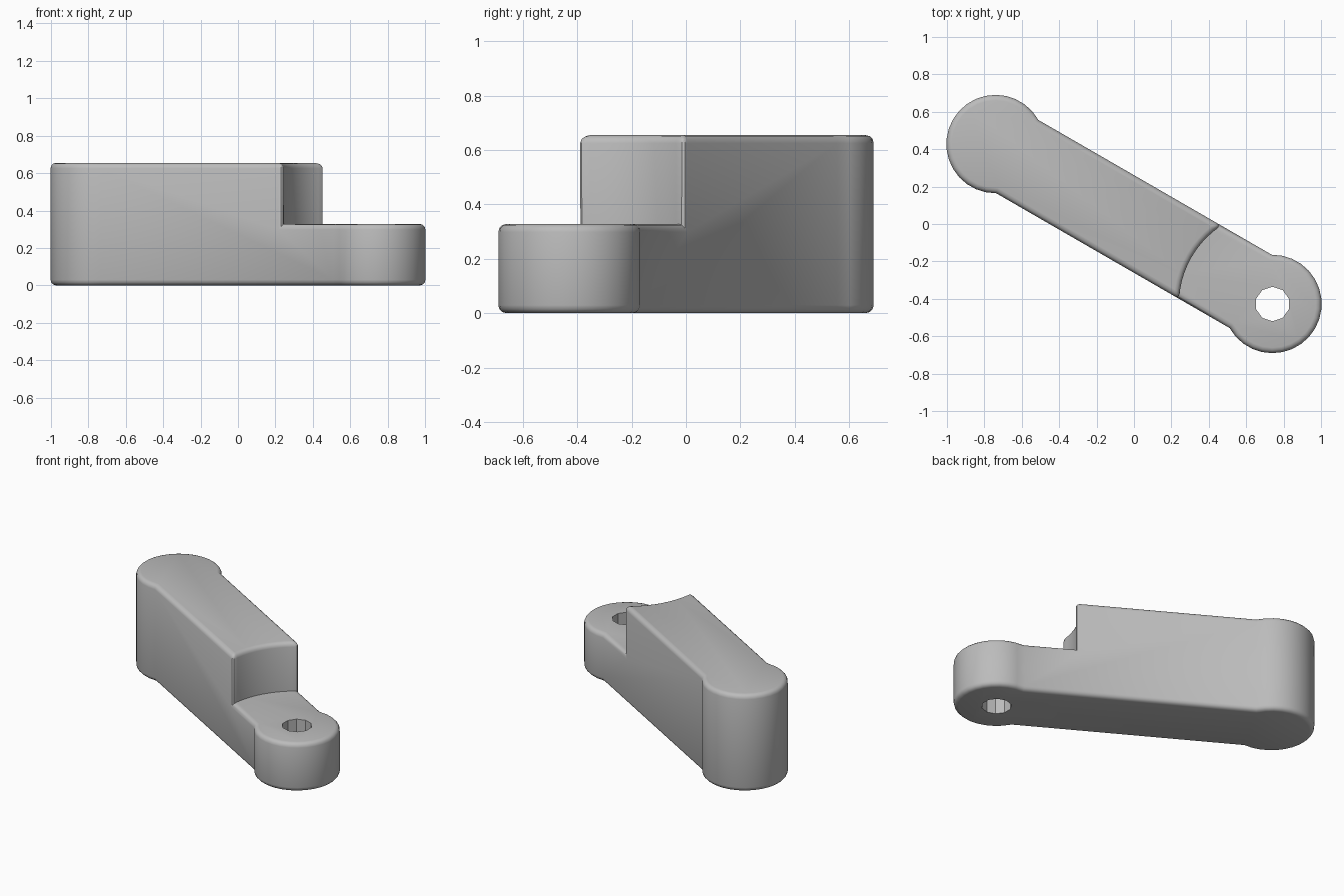
import bpy, bmesh
from math import sin, cos, asin, sqrt, radians, pi
from mathutils import Matrix

old = bpy.data.objects.get("Cube")
if old:
    bpy.data.objects.remove(old, do_unlink=True)

REACH, LOBE, HALF = 0.855, 0.263, 0.226    # lobe centre, lobe radius, bar half width
LOW, HIGH, ROUND = 0.328, 0.655, 0.055     # step height, full height, edge rounding
SCOOP = 0.5                                # radius of the concave shoulder
TURN = Matrix.Rotation(radians(-30), 4, 'Z')

grey = bpy.data.materials.new("plain grey")
grey.use_nodes = True
colour = (0.5, 0.5, 0.5, 1)
grey.diffuse_color = colour
grey.node_tree.nodes["Principled BSDF"].inputs["Base Color"].default_value = colour


def arc(cx, r, a, b, n):
    return [(cx + r * cos(a + (b - a) * i / n), r * sin(a + (b - a) * i / n))
            for i in range(n + 1)]


# Plan outlines: a round lobe at each end and a concave shoulder between levels
neck = pi - asin(HALF / LOBE)
right = arc(REACH, LOBE, -neck, neck, 20)
left = arc(-REACH, LOBE, pi - neck, pi + neck, 20)
sweep = asin(HALF / SCOOP)
shoulder = arc(REACH, SCOOP, pi - sweep, pi + sweep, 10)

bm = bmesh.new()


def ring(points, z):
    return [bm.verts.new((x, y, z)) for x, y in points]


right_0, right_1 = ring(right, 0), ring(right, LOW)
left_0, left_2 = ring(left, 0), ring(left, HIGH)
step_1, step_2 = ring(shoulder, LOW), ring(shoulder, HIGH)


def wall(low, high):
    for i in range(len(low) - 1):
        bm.faces.new((low[i], low[i + 1], high[i + 1], high[i]))


# Stepped body: lobe walls, shoulder wall, L-shaped sides, floor and two tops
wall(right_0, right_1)
wall(left_0, left_2)
wall(step_1, step_2)
bm.faces.new((right_0[-1], left_0[0], left_2[0], step_2[0], step_1[0], right_1[-1]))
bm.faces.new((left_0[-1], right_0[0], right_1[0], step_1[-1], step_2[-1], left_2[-1]))
bm.faces.new(right_0 + left_0)
bm.faces.new(right_1 + step_1)
bm.faces.new(left_2 + step_2[::-1])
bmesh.ops.recalc_face_normals(bm, faces=bm.faces[:])

# Round every outside edge, leaving the foot of the shoulder crisp
outside = [e for e in bm.edges
           if e.is_convex and e.calc_face_angle(0) > radians(35)]
bmesh.ops.bevel(bm, geom=outside, offset=ROUND, offset_type='OFFSET', segments=3,
                profile=0.5, affect='EDGES', clamp_overlap=True)
bmesh.ops.transform(bm, matrix=TURN, verts=bm.verts[:])

mesh = bpy.data.meshes.new("stepped_arm")
bm.to_mesh(mesh)
bm.free()
arm = bpy.data.objects.new("stepped_arm", mesh)
bpy.context.collection.objects.link(arm)
mesh.materials.append(grey)

# Pin hole through the low lobe
pin = TURN @ Matrix.Translation((REACH, 0, LOW / 2)).to_translation()
bpy.ops.mesh.primitive_cylinder_add(vertices=10, radius=0.092, depth=1, location=pin)
cutter = bpy.context.object
cutter.name = "pin_hole_cutter"
cutter.hide_render = True
cutter.data.materials.append(grey)
hole = arm.modifiers.new("pin hole", 'BOOLEAN')
hole.operation = 'DIFFERENCE'
hole.solver = 'EXACT'
hole.object = cutter

bpy.ops.object.select_all(action='DESELECT')
arm.select_set(True)
bpy.context.view_layer.objects.active = arm
bpy.ops.object.modifier_apply(modifier=hole.name)
bpy.data.objects.remove(cutter, do_unlink=True)
bpy.ops.object.shade_smooth_by_angle(angle=radians(32))
